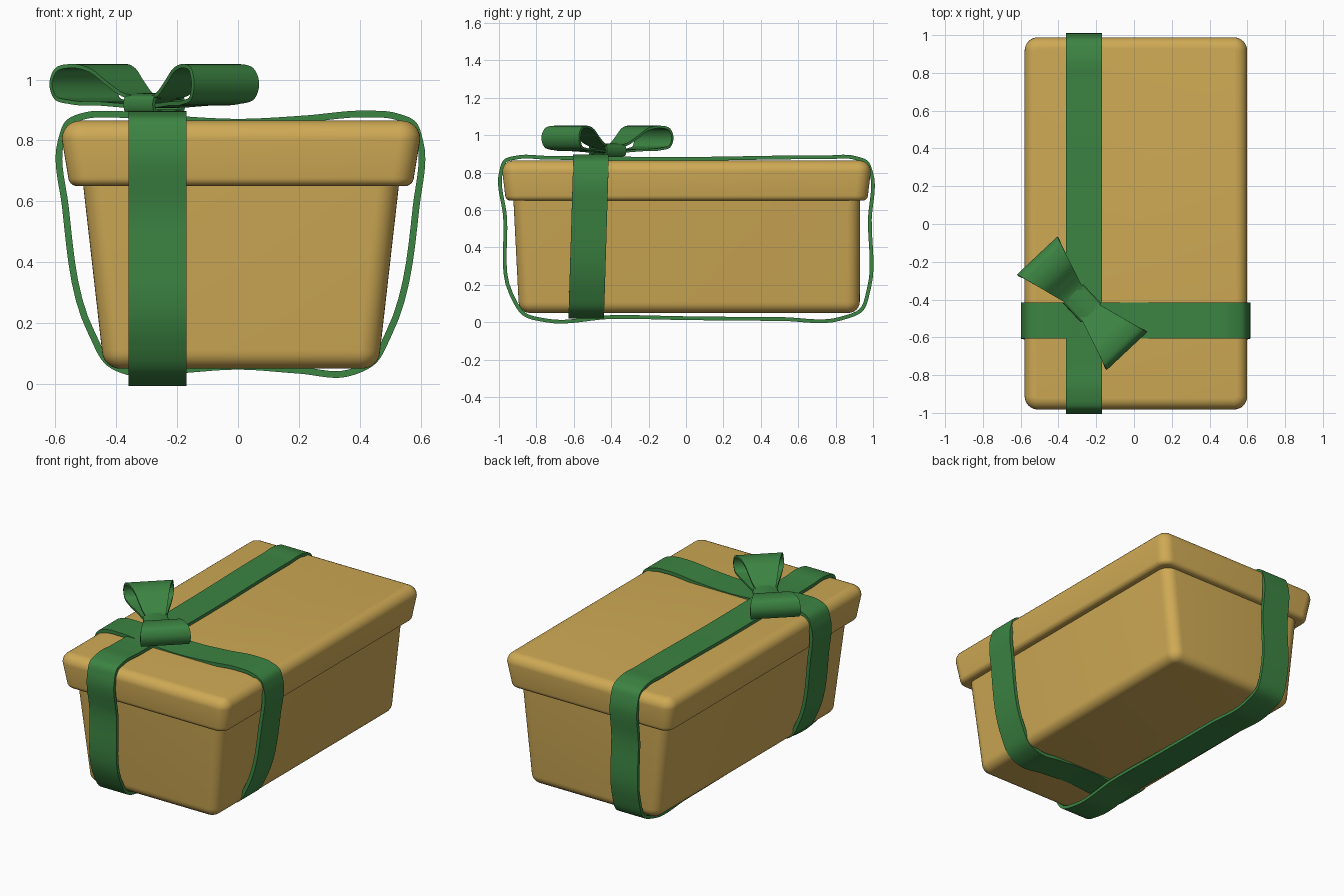
import bpy, bmesh, math
from mathutils import Vector

if "Cube" in bpy.data.objects:
    bpy.data.objects.remove(bpy.data.objects["Cube"])


def material(name, rgb):
    m = bpy.data.materials.new(name)
    m.diffuse_color = (*rgb, 1)
    m.use_nodes = True
    m.node_tree.nodes["Principled BSDF"].inputs["Base Color"].default_value = m.diffuse_color
    return m


GOLD = material("gold_card", (0.62, 0.40, 0.09))
GREEN = material("green_ribbon", (0.045, 0.23, 0.055))


def finish(name, verts, faces, mat, angle):
    mesh = bpy.data.meshes.new(name)
    mesh.from_pydata(verts, [], faces)
    bm = bmesh.new()
    bm.from_mesh(mesh)
    bmesh.ops.recalc_face_normals(bm, faces=bm.faces)
    bm.to_mesh(mesh)
    bm.free()
    mesh.materials.append(mat)
    ob = bpy.data.objects.new(name, mesh)
    bpy.context.collection.objects.link(ob)
    bpy.ops.object.select_all(action='DESELECT')
    ob.select_set(True)
    bpy.context.view_layer.objects.active = ob
    bpy.ops.object.shade_smooth_by_angle(angle=math.radians(angle))
    return ob


def rounded_box(name, rings, seg=8):
    """Stack of rounded rectangles: (z, half x, half y, corner radius, centre y)."""
    verts, faces = [], []
    n = 4 * (seg + 1)
    for z, hx, hy, r, cy in rings:
        for q, (sx, sy) in enumerate([(1, 1), (-1, 1), (-1, -1), (1, -1)]):
            for k in range(seg + 1):
                a = (q + k / seg) * math.pi / 2
                verts.append((0.01 + sx * (hx - r) + r * math.cos(a),
                              cy + sy * (hy - r) + r * math.sin(a), z))
    for i in range(len(rings) - 1):
        for j in range(n):
            k = (j + 1) % n
            faces.append((i * n + j, i * n + k, (i + 1) * n + k, (i + 1) * n + j))
    faces += [tuple(range(n)), tuple(range((len(rings) - 1) * n, len(rings) * n))]
    return finish(name, verts, faces, GOLD, 40)


def smooth_loop(pts, steps=7):
    """Closed smooth curve through uneven points."""
    p = [Vector(q) for q in pts]
    n = len(p)
    ln = [(p[(i + 1) % n] - p[i]).length for i in range(n)]
    tan = []
    for i in range(n):
        a, b = ln[i - 1], ln[i]
        tan.append(((p[i] - p[i - 1]) / a * b + (p[(i + 1) % n] - p[i]) / b * a) / (a + b))
    out = []
    for i in range(n):
        j = (i + 1) % n
        for k in range(steps):
            t = k / steps
            out.append(p[i] * (2*t**3 - 3*t*t + 1) + p[j] * (3*t*t - 2*t**3)
                       + tan[i] * ln[i] * (t**3 - 2*t*t + t) + tan[j] * ln[i] * (t**3 - t*t))
    return out


def band(name, pts, origin, along, across, width, thick, shift=lambda z: 0):
    """Ribbon loop; pts are the outer line (distance, z), listed clockwise."""
    line = smooth_loop(pts)
    n = len(line)
    along, across, origin = Vector(along), Vector(across), Vector(origin)
    verts, faces = [], []
    for i, c in enumerate(line):
        d = (line[(i + 1) % n] - line[i - 1]).normalized()
        inner = c + Vector((d.y, -d.x)) * thick
        w = width(c.x) / 2
        s = shift(c.y)
        for q, e in ((c, -w), (c, w), (inner, w), (inner, -w)):
            verts.append(origin + along * q.x + across * (e + s) + Vector((0, 0, q.y)))
        for k in range(4):
            m, j = (k + 1) % 4, (i + 1) % n
            faces.append((4*i + k, 4*i + m, 4*j + m, 4*j + k))
    return finish(name, verts, faces, GREEN, 45)


ARC = [math.radians(a) for a in range(0, 91, 15)]

# Tapered box with rounded bottom
body = [(0.11 - 0.06 * math.cos(a), 0.457 - 0.06 * (1 - math.sin(a)),
         0.912 - 0.06 * (1 - math.sin(a)), 0.07 - 0.06 * (1 - math.sin(a)), 0.017) for a in ARC]
body.append((0.70, 0.524, 0.928, 0.07, 0.003))
rounded_box("box", body)

# Lid with softly rounded rims
lid = [(0.68 - 0.03 * math.cos(a), 0.568 - 0.03 * (1 - math.sin(a)),
        0.97 - 0.03 * (1 - math.sin(a)), 0.07 - 0.03 * (1 - math.sin(a)), 0.003) for a in ARC]
lid += [(0.805 + 0.06 * math.sin(a), 0.589 - 0.06 * (1 - math.cos(a)),
         0.985 - 0.06 * (1 - math.cos(a)), 0.07 - 0.06 * (1 - math.cos(a)), 0.003) for a in ARC]
rounded_box("lid", lid)

# Ribbon around the short way
band("cross_ribbon",
     [(-0.592, 0.80), (-0.565, 0.865), (-0.50, 0.893), (-0.42, 0.897), (-0.22, 0.882), (0, 0.871),
      (0.22, 0.882), (0.42, 0.898), (0.52, 0.890), (0.585, 0.86), (0.608, 0.80), (0.596, 0.58),
      (0.505, 0.16), (0.45, 0.065), (0.36, 0.024), (0.20, 0.034), (0, 0.047), (-0.20, 0.034),
      (-0.34, 0.024), (-0.43, 0.06), (-0.49, 0.16), (-0.578, 0.58)],
     (0, -0.51, 0), (1, 0, 0), (0, 1, 0), lambda x: 0.19, 0.022,
     lambda z: -0.024 * (1 - min(1, z / 0.8)))

# Ribbon around the long way
band("long_ribbon",
     [(-1.0, 0.80), (-0.975, 0.868), (-0.90, 0.892), (-0.75, 0.890), (0, 0.884), (0.75, 0.892),
      (0.90, 0.890), (0.975, 0.86), (1.0, 0.80), (0.993, 0.55), (0.988, 0.18), (0.945, 0.06),
      (0.83, 0.010), (0.5, 0.008), (0, 0.012), (-0.4, 0.018), (-0.75, 0.0), (-0.87, 0.035),
      (-0.945, 0.15), (-0.978, 0.57)],
     (-0.265, 0, 0), (0, 1, 0), (1, 0, 0), lambda y: 0.19, 0.02)

# Bow: two flared loops on a diagonal, and a knot band around them
CENTRE = (-0.275, -0.42, 0)
U, V = Vector((0.685, -0.729, 0)), Vector((0.729, 0.685, 0))
teardrop = [(-0.01, 0.925), (0.03, 0.943), (0.08, 0.957), (0.14, 0.995), (0.20, 1.037),
            (0.27, 1.051), (0.325, 1.038), (0.347, 0.988), (0.328, 0.935), (0.27, 0.919),
            (0.16, 0.914), (0.07, 0.908), (0.02, 0.908)]
for side, name in ((1, "bow_loop_front"), (-1, "bow_loop_back")):
    band(name, teardrop, CENTRE, U * side, V, lambda r: 0.085 + 0.6 * max(r, 0), 0.013)
band("bow_knot",
     [(-0.073, 0.918), (-0.066, 0.943), (-0.04, 0.951), (0.04, 0.951), (0.066, 0.943),
      (0.073, 0.918), (0.066, 0.893), (0.04, 0.886), (-0.04, 0.886), (-0.066, 0.893)],
     CENTRE, V, U, lambda v: 0.14, 0.013)
